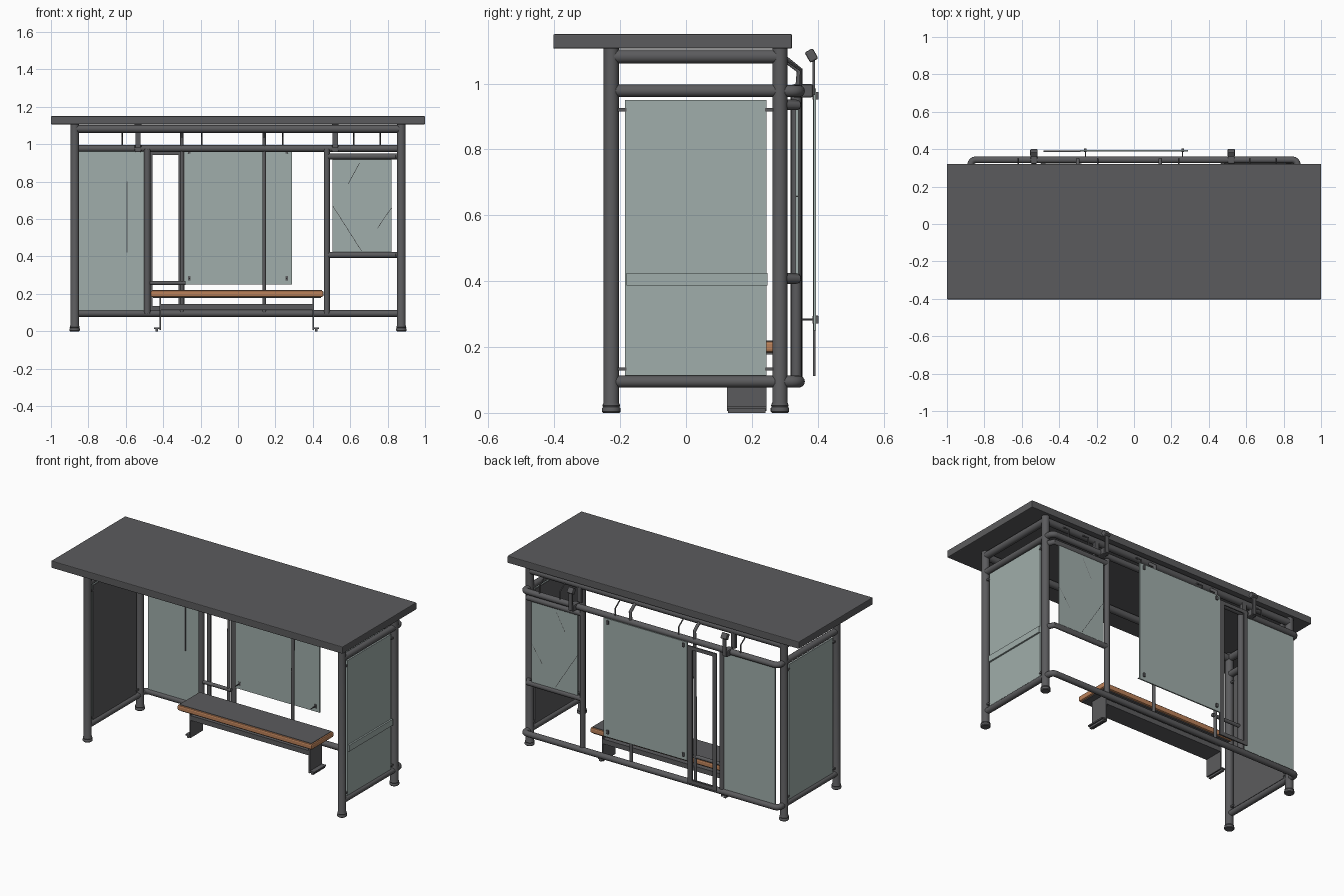
import bpy, bmesh, math
from mathutils import Vector

if "Cube" in bpy.data.objects:
    bpy.data.objects.remove(bpy.data.objects["Cube"])


def material(name, rgb):
    m = bpy.data.materials.new(name)
    m.diffuse_color = (*rgb, 1)
    m.use_nodes = True
    m.node_tree.nodes["Principled BSDF"].inputs["Base Color"].default_value = m.diffuse_color
    return m


GREY = material("dark grey metal", (0.105, 0.105, 0.11))
GLASS = material("grey green glass", (0.35, 0.42, 0.405))
WOOD = material("orange brown wood", (0.50, 0.22, 0.10))


def finish(name, bm, mat, smooth=False):
    bmesh.ops.recalc_face_normals(bm, faces=bm.faces)
    me = bpy.data.meshes.new(name)
    bm.to_mesh(me)
    bm.free()
    ob = bpy.data.objects.new(name, me)
    bpy.context.collection.objects.link(ob)
    me.materials.append(mat)
    if smooth:
        bpy.context.view_layer.objects.active = ob
        bpy.ops.object.select_all(action='DESELECT')
        ob.select_set(True)
        bpy.ops.object.shade_smooth_by_angle(angle=math.radians(40))
    return ob


def box(name, x, y, z, mat=GREY, bevel=0):
    """Box from (min, max) pairs."""
    bm = bmesh.new()
    bmesh.ops.create_cube(bm, size=1)
    for v in bm.verts:
        v.co = [(a + b) / 2 + c * (b - a) for (a, b), c in zip((x, y, z), v.co)]
    if bevel:
        bmesh.ops.bevel(bm, geom=bm.edges[:], offset=bevel, segments=2, affect='EDGES', profile=0.5)
    return finish(name, bm, mat)


def tube(name, points, r, mat=GREY, n=16):
    """Capped tube swept along a path."""
    pts = [Vector(p) for p in points]
    bm = bmesh.new()
    rings = []
    for i, p in enumerate(pts):
        a = (p - pts[i - 1]).normalized() if i else None
        b = (pts[i + 1] - p).normalized() if i < len(pts) - 1 else None
        t = ((a or b) + (b or a)).normalized()
        ref = Vector((0, 0, 1)) if abs(pts[-1].z - pts[0].z) < 0.05 else Vector((1, 0, 0))
        u = t.cross(ref).normalized()
        w = t.cross(u)
        rings.append([bm.verts.new(p + r * (u * math.cos(k * math.tau / n) + w * math.sin(k * math.tau / n)))
                      for k in range(n)])
    for A, B in zip(rings, rings[1:]):
        for k in range(n):
            bm.faces.new((A[k], A[(k + 1) % n], B[(k + 1) % n], B[k]))
    bm.faces.new(rings[0])
    bm.faces.new(rings[-1])
    return finish(name, bm, mat, True)


def lathe(name, x, y, profile, n=20):
    bm = bmesh.new()
    rings = [[bm.verts.new((x + r * math.cos(k * math.tau / n), y + r * math.sin(k * math.tau / n), z))
              for k in range(n)] for r, z in profile]
    for A, B in zip(rings, rings[1:]):
        for k in range(n):
            bm.faces.new((A[k], A[(k + 1) % n], B[(k + 1) % n], B[k]))
    bm.faces.new(rings[0])
    bm.faces.new(rings[-1])
    return finish(name, bm, GREY, True)


PX, FY, BY, RY = 0.873, -0.227, 0.285, 0.343   # post x, front y, back y, back rail y

# roof slab
box("roof", (-1, 1), (-0.403, 0.322), (1.106, 1.15), GREY, 0.004)

# corner posts with flared feet
foot = [(0.024, 0), (0.028, 0.004), (0.028, 0.014), (0.025, 0.018), (0.027, 0.022), (0.023, 0.032), (0.023, 1.108)]
for s, side in ((-1, "left"), (1, "right")):
    for y, end in ((FY, "front"), (BY, "back")):
        lathe(f"{side}_{end}_post", s * PX, y, foot)
    # side rails
    for z, r in ((0.095, 0.018), (0.978, 0.019), (1.082, 0.021)):
        tube(f"{side}_side_rail", [(s * PX, FY, z), (s * PX, BY, z)], r)
    # side panel: glass outside, grey lining inside
    gx = sorted((s * 0.872, s * 0.880))
    ix = sorted((s * 0.867, s * 0.872))
    box(f"{side}_side_glass", gx, (-0.185, 0.245), (0.113, 0.95), GLASS)
    box(f"{side}_side_lining", ix, (-0.183, 0.243), (0.115, 0.948))
    # panel clips
    for z in (0.133, 0.92):
        for y in ((-0.21, -0.18), (0.24, 0.27)):
            box(f"{side}_panel_clip", sorted((s * 0.865, s * 0.882)), y, (z - 0.005, z + 0.005))
box("right_side_band", (0.876, 0.890), (-0.18, 0.248), (0.387, 0.425), GLASS)

# roof beams along front and back
for y, end in ((FY, "front"), (BY, "back")):
    tube(f"{end}_roof_beam", [(-PX, y, 1.082), (PX, y, 1.082)], 0.021)

# back rails that bend round the posts
for z, label in ((0.095, "lower"), (0.977, "upper")):
    half = [(PX, BY, z), (PX, 0.318, z)]
    half += [(PX - 0.025 * (1 - math.cos(a)), 0.318 + 0.025 * math.sin(a), z)
             for a in (math.pi / 8 * k for k in range(1, 5))]
    tube(f"{label}_back_rail", half + [(-x, y, zz) for x, y, zz in reversed(half)], 0.018)

# uprights in the back wall
for x, r in ((-0.485, 0.018), (0.475, 0.016)):
    tube("back_upright", [(x, 0.335, 0.095), (x, 0.335, 0.975)], r)
for x in (-0.30, 0.14):
    tube("slim_back_upright", [(x, 0.335, 0.095), (x, 0.343, 1.0), (x, 0.345, 1.04), (x, 0.30, 1.075)], 0.010, n=10)
for x in (-0.62, -0.195, 0.24, 0.62, 0.76):
    tube("roof_tie", [(x, 0.349, 0.98), (x, 0.349, 1.04), (x, 0.30, 1.075)], 0.004, n=8)

# left back glass with its edge frame
box("left_back_glass", (-0.853, -0.503), (0.334, 0.344), (0.112, 0.962), GLASS)
box("left_glass_bar", (-0.597, -0.591), (0.328, 0.334), (0.42, 0.80))

# right back window with bars and cracks
box("right_back_glass", (0.505, 0.822), (0.333, 0.341), (0.42, 0.935), GLASS)
for z in (0.408, 0.935):
    tube("right_window_bar", [(0.475, 0.335, z), (0.85, 0.335, z), (PX, BY, z)], 0.016)
for a, b in (((0.507, 0.67), (0.66, 0.43)), ((0.59, 0.79), (0.65, 0.90)), ((0.745, 0.55), (0.82, 0.66))):
    tube("glass_crack", [(a[0], 0.337, a[1]), (b[0], 0.337, b[1])], 0.0047, n=6).scale.x = 1

# large rear glass with clips
box("large_back_glass", (-0.285, 0.29), (0.387, 0.395), (0.25, 0.985), GLASS)
for x in (-0.26, 0.26):
    for z in (0.283, 0.963):
        box("glass_clip", (x - 0.007, x + 0.007), (0.384, 0.403), (z - 0.012, z + 0.012), GREY, 0.002)
        tube("glass_clip_pin", [(x, 0.345, z), (x, 0.39, z)], 0.003, n=8)

# narrow open frame beside the large glass
for x in ((-0.483, -0.457), (-0.318, -0.285)):
    box("narrow_frame_side", x, (0.385, 0.393), (0.112, 0.965))
for z in ((0.112, 0.135), (0.943, 0.965)):
    box("narrow_frame_end", (-0.483, -0.285), (0.385, 0.393), z)
tube("narrow_frame_crossbar", [(-0.485, 0.335, 0.258), (-0.28, 0.335, 0.258)], 0.011, n=10)

# lamps on short arms
for x in (-0.535, 0.52):
    lamp = box("lamp", (-0.02, 0.02), (-0.014, 0.014), (-0.018, 0.018), GREY, 0.005)
    lamp.location = (x, 0.381, 1.085)
    lamp.rotation_euler.x = math.radians(30)
    box("lamp_arm", (x - 0.012, x + 0.012), (0.384, 0.391), (0.965, 1.075))
    box("lamp_clamp", (x - 0.018, x + 0.018), (0.322, 0.386), (0.958, 0.998), GREY, 0.006)
    box("lamp_roof_strut", (x - 0.014, x + 0.014), (0.285, 0.305), (0.98, 1.075))

# bench: wooden board with grey top, plate legs and under tray
box("seat", (-0.467, 0.457), (0.07, 0.288), (0.184, 0.217), WOOD, 0.008)
box("seat_top", (-0.458, 0.448), (0.079, 0.279), (0.216, 0.220))
box("seat_underside", (-0.455, 0.445), (0.085, 0.275), (0.178, 0.186))
box("bench_tray", (-0.42, 0.40), (0.125, 0.245), (0.115, 0.145))
for x, s in ((-0.417, -1), (0.402, 1)):
    box("bench_leg", (x - 0.004, x + 0.004), (0.125, 0.245), (0.006, 0.185))
    box("bench_foot", sorted((x - s * 0.004, x + s * 0.032)), (0.125, 0.245), (0.012, 0.020))
    box("bench_foot_pad", sorted((x + s * 0.010, x + s * 0.024)), (0.128, 0.242), (0, 0.012))
